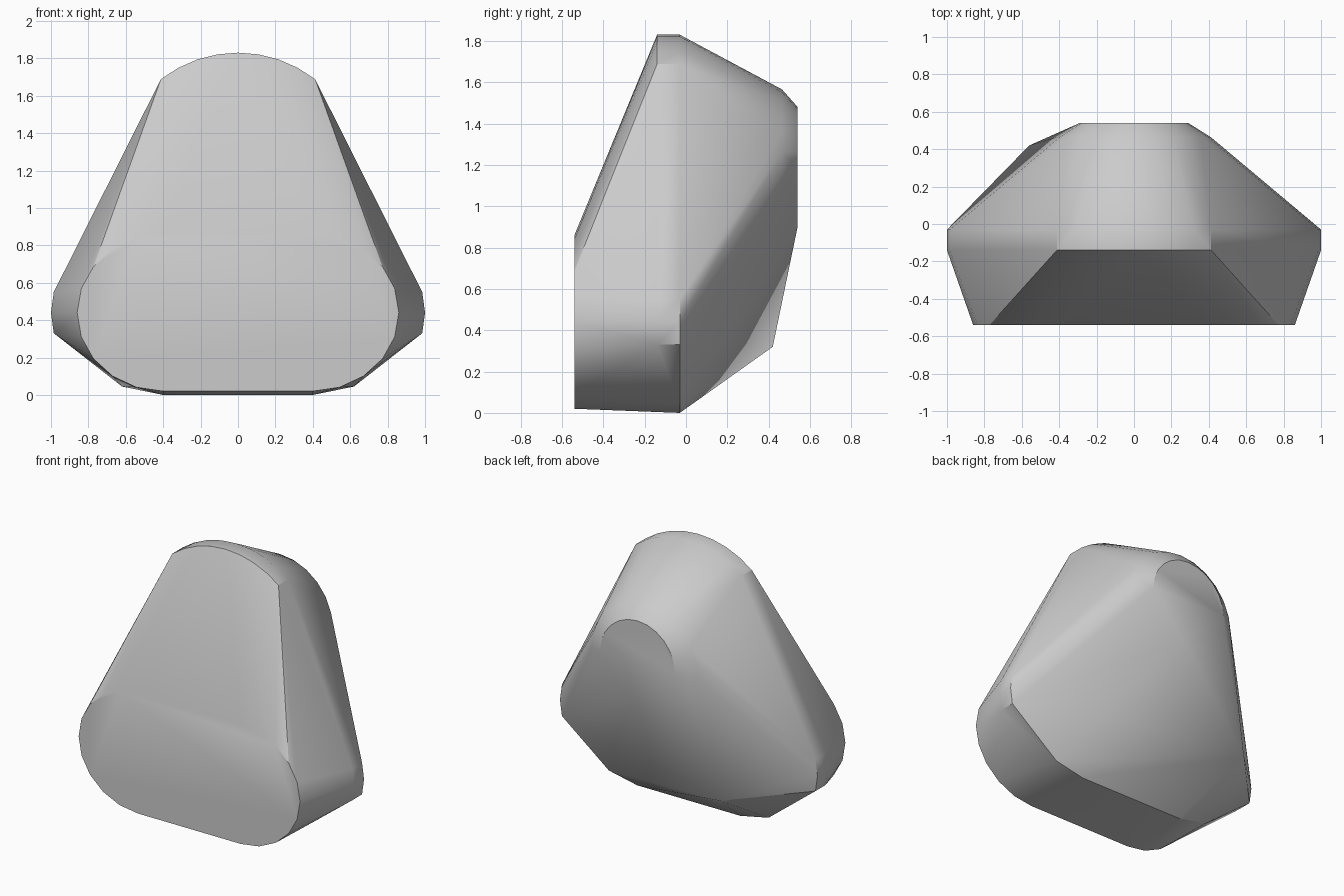
import bpy
import bmesh
from math import sin, cos, pi, radians

old = bpy.data.objects.get("Cube")
if old:
    bpy.data.objects.remove(old, do_unlink=True)


def arc(cx, cz, rx, rz, start, end, steps, y):
    """Points on an elliptical arc in a plane facing the front."""
    angles = [radians(start + (end - start) * i / steps) for i in range(steps + 1)]
    return [(cx + rx * cos(a), y, cz + rz * sin(a)) for a in angles]


def both_sides(points):
    return points + [(-x, y, z) for x, y, z in points]


points = []

# Flat rounded front face
points += both_sides(arc(0.4, 0.44, 0.46, 0.42, -90, 90, 10, -0.54))

# Widest band: narrow rounded sides and a shallow arched crown
for y in (-0.14, -0.03):
    points += both_sides([(0.985, y, 0.33), (1.0, y, 0.44), (0.985, y, 0.55)])
    points += arc(0, 1.16, 0.67, 0.67, 52, 128, 8, y)

# Underside edge
points += both_sides([(0.4, -0.03, 0.0), (0.62, -0.03, 0.045)])

# Rounded upper back, stepping in to the rear face
points += arc(0, 1.155, 0.41, 0.41, 0, 180, 12, 0.465)
points += arc(0, 1.19, 0.29, 0.29, 0, 180, 12, 0.54)

# Uneven lower back corners
points += [(0.05, 0.54, 0.9), (-0.56, 0.42, 0.32), (0.43, 0.19, 0.35)]

# Wrap the sections in one convex skin
bm = bmesh.new()
for p in points:
    bm.verts.new(p)
hull = bmesh.ops.convex_hull(bm, input=bm.verts)
loose = {v for v in hull["geom_interior"] + hull["geom_unused"]
         if isinstance(v, bmesh.types.BMVert) and not v.link_faces}
bmesh.ops.delete(bm, geom=list(loose), context="VERTS")
bmesh.ops.dissolve_limit(bm, angle_limit=radians(0.5), verts=bm.verts, edges=bm.edges)
bmesh.ops.recalc_face_normals(bm, faces=bm.faces)
mesh = bpy.data.meshes.new("faceted_block")
bm.to_mesh(mesh)
bm.free()

block = bpy.data.objects.new("faceted_block", mesh)
bpy.context.collection.objects.link(block)

# Plain grey surface
grey = bpy.data.materials.new("light_grey")
grey.use_nodes = True
colour = (0.6, 0.6, 0.6, 1.0)
grey.diffuse_color = colour
grey.node_tree.nodes["Principled BSDF"].inputs["Base Color"].default_value = colour
mesh.materials.append(grey)

# Soft shading that keeps the hard creases
bpy.ops.object.select_all(action="DESELECT")
block.select_set(True)
bpy.context.view_layer.objects.active = block
bpy.ops.object.shade_smooth_by_angle(angle=radians(30))
